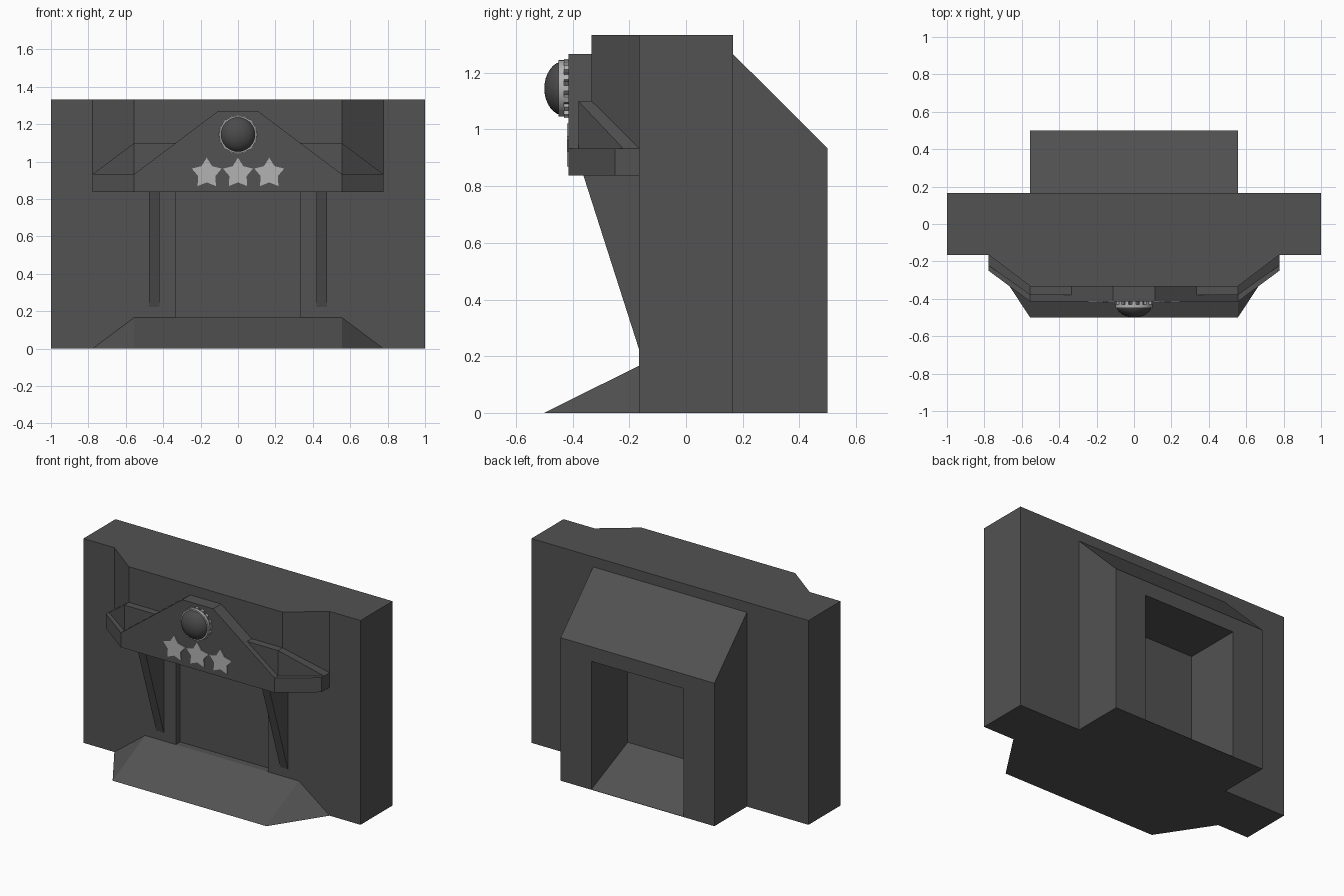
import bpy, bmesh, math
from mathutils import Vector, Matrix

if "Cube" in bpy.data.objects:
    bpy.data.objects.remove(bpy.data.objects["Cube"])


def material(name, v):
    m = bpy.data.materials.new(name)
    m.diffuse_color = (v, v, v, 1)
    m.use_nodes = True
    m.node_tree.nodes["Principled BSDF"].inputs["Base Color"].default_value = m.diffuse_color
    return m


DARK = material("dark_metal", 0.085)
LIGHT = material("light_metal", 0.45)
GLASS = material("dark_dome", 0.07)


def finish(name, bm, mat):
    bmesh.ops.recalc_face_normals(bm, faces=bm.faces[:])
    me = bpy.data.meshes.new(name)
    bm.to_mesh(me)
    bm.free()
    me.materials.append(mat)
    ob = bpy.data.objects.new(name, me)
    bpy.context.collection.objects.link(ob)
    return ob


def prism(name, pts, axis, lo, hi, mat=DARK):
    """Extrude a 2D profile along an axis (remaining axes in xyz order)."""
    def place(p, d):
        c = list(p)
        c.insert("xyz".index(axis), d)
        return c
    bm = bmesh.new()
    face = bm.faces.new([bm.verts.new(place(p, lo)) for p in pts])
    new = bmesh.ops.extrude_face_region(bm, geom=[face])["geom"]
    step = Vector(place((0, 0), hi - lo))
    bmesh.ops.translate(bm, vec=step, verts=[g for g in new if isinstance(g, bmesh.types.BMVert)])
    return finish(name, bm, mat)


def mirror_plan(half):
    return half + [(-a, b) for a, b in reversed(half)]


def mirrored_hull(name, pts, mat=DARK):
    """Convex solid from points on the +x side and their mirror images."""
    bm = bmesh.new()
    for x, y, z in pts:
        bm.verts.new((x, y, z))
        bm.verts.new((-x, y, z))
    bmesh.ops.convex_hull(bm, input=bm.verts[:])
    bmesh.ops.dissolve_limit(bm, angle_limit=0.02, verts=bm.verts[:], edges=bm.edges[:])
    return finish(name, bm, mat)


def cut(ob, cutters):
    bpy.context.view_layer.objects.active = ob
    for c in cutters:
        mod = ob.modifiers.new("cut", 'BOOLEAN')
        mod.operation, mod.solver, mod.object = 'DIFFERENCE', 'EXACT', c
        bpy.ops.object.modifier_apply(modifier=mod.name)


F, W, H = -0.165, 0.555, 1.333   # wall front, inner width, height

# Wall slab and the sloped block behind it
wall = prism("wall", mirror_plan([(1, F), (1, -F)]), 'z', 0, H)
rear = prism("rear_block", [(-F, 0), (0.5, 0), (0.5, 0.933), (-F, 1.267)], 'x', -W, W)

# Doorway openings, leaving a closed door in the middle
front_cut = prism("front_cutter", [(-0.3, 0.167), (-0.12, 0.167), (-0.12, 0.838), (-0.3, 0.838)],
                  'x', -0.333, 0.333)
rear_cut = prism("rear_cutter", [(0.125, 0.167), (0.5, 0.002), (0.6, 0.002), (0.6, 0.838), (0.125, 0.838)],
                 'x', -0.333, 0.333)
cut(wall, [front_cut, rear_cut])
cut(rear, [rear_cut])
for c in (front_cut, rear_cut):
    bpy.data.objects.remove(c)

# Entrance ramp
mirrored_hull("front_ramp", [(W, F, 0.167), (0.777, F, 0), (W, -0.5, 0)])

# Upper bay, ledge, sloping trim and gabled plate over the door
prism("upper_bay", mirror_plan([(0.777, F), (W, -0.333)]), 'z', 0.838, H)
prism("canopy_ledge", mirror_plan([(0.777, F), (0.777, -0.25), (W, -0.415)]), 'z', 0.838, 0.933)
mirrored_hull("canopy_trim", [(W, -0.38, 0.933), (W, -0.38, 1.1), (W, -0.333, 1.1),
                              (0.777, F, 0.933), (0.777, -0.222, 0.933)])
prism("gable_plate", mirror_plan([(W, 0.838), (W, 0.933), (0.111, 1.267)]), 'y', -0.415, -0.333)

# Tapered brackets under the ledge
for s, side in ((1, "right"), (-1, "left")):
    prism("bracket_" + side, [(F, 0.838), (-0.362, 0.838), (F, 0.222)],
          'x', *sorted((s * 0.42, s * 0.475)))

# Star plates
for i in range(3):
    star = []
    for k in range(10):
        r, a = (0.048 if k % 2 else 0.084), math.pi / 2 + k * math.pi / 5
        star.append(((i - 1) * 0.167 + r * math.cos(a), 0.937 + r * math.sin(a)))
    prism(f"star_{i + 1}", star, 'y', -0.42, -0.41, LIGHT)

# Lamp: ring, studs behind it and a flattened dome
LZ = 1.145


def circle(r, n=32):
    return [(r * math.cos(2 * math.pi * k / n), LZ + r * math.sin(2 * math.pi * k / n)) for k in range(n)]


ring = prism("lamp_ring", circle(0.1), 'y', -0.45, -0.43, LIGHT)
prism("lamp_base", circle(0.088), 'y', -0.432, -0.41)

bm = bmesh.new()
for k in range(16):
    a = 2 * math.pi * k / 16
    m = (Matrix.Translation((0, -0.422, LZ)) @ Matrix.Rotation(a, 4, 'Y')
         @ Matrix.Translation((0.094, 0, 0)) @ Matrix.Diagonal((0.02, 0.018, 0.02, 1)))
    bmesh.ops.create_cube(bm, size=1, matrix=m)
finish("lamp_studs", bm, LIGHT)

bm = bmesh.new()
bmesh.ops.create_uvsphere(bm, u_segments=32, v_segments=16, radius=1,
                          matrix=Matrix.Translation((0, -0.43, LZ)) @ Matrix.Diagonal((0.096, 0.07, 0.096, 1))
                          @ Matrix.Rotation(math.pi / 2, 4, 'X'))
bmesh.ops.bisect_plane(bm, geom=bm.verts[:] + bm.edges[:] + bm.faces[:], plane_co=(0, -0.43, 0),
                       plane_no=(0, 1, 0), clear_outer=True)
dome = finish("lamp_dome", bm, GLASS)

# Smooth the round parts
for ob in (ring, dome):
    bpy.ops.object.select_all(action='DESELECT')
    ob.select_set(True)
    bpy.context.view_layer.objects.active = ob
    bpy.ops.object.shade_smooth_by_angle(angle=math.radians(40))
